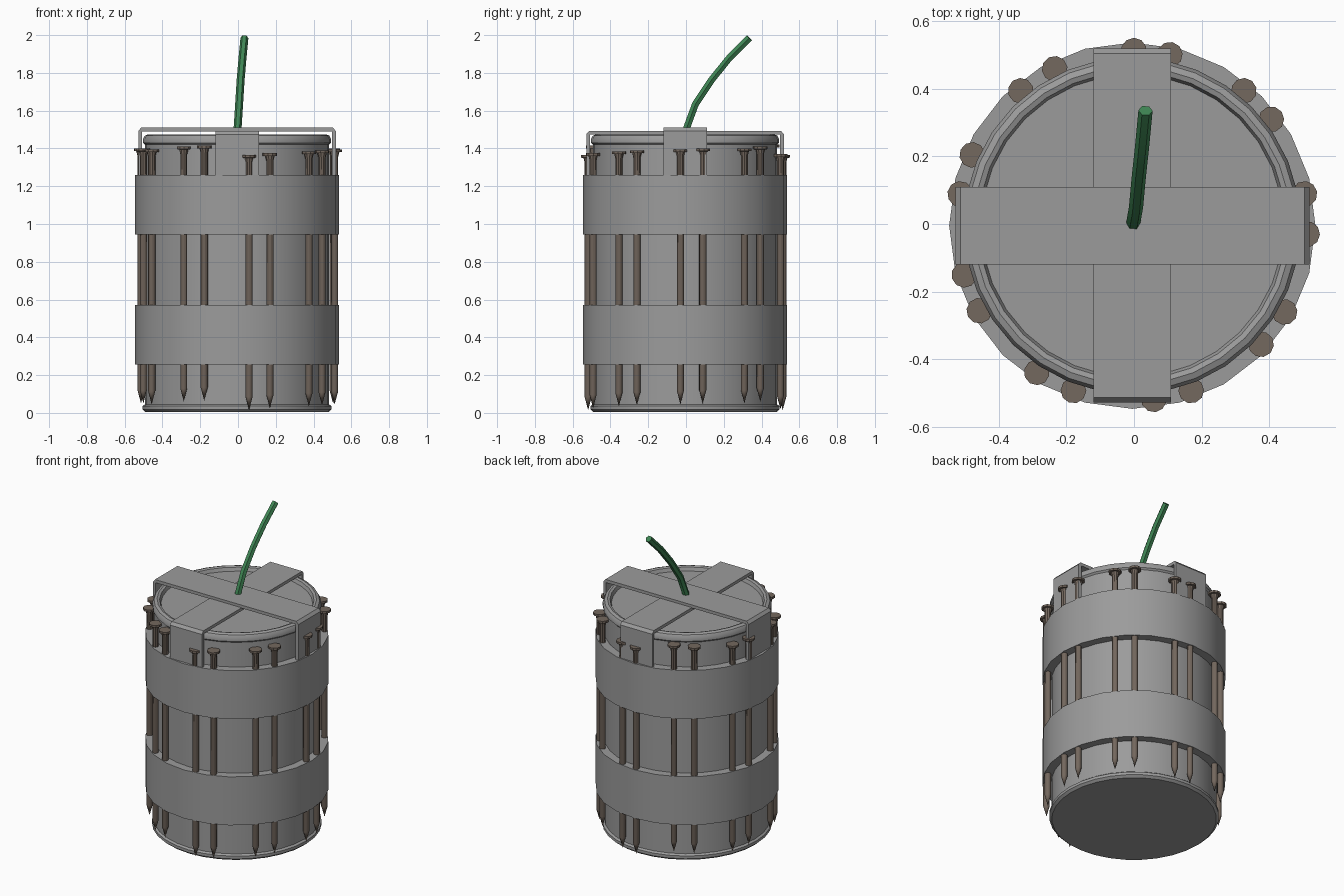
import bpy, bmesh, math
from mathutils import Matrix, Vector

if "Cube" in bpy.data.objects:
    bpy.data.objects.remove(bpy.data.objects["Cube"])

CX, CY = -0.005, -0.005


def material(name, rgb):
    m = bpy.data.materials.new(name)
    m.diffuse_color = (*rgb, 1)
    m.use_nodes = True
    m.node_tree.nodes["Principled BSDF"].inputs["Base Color"].default_value = m.diffuse_color
    return m


STEEL = material("grey_steel", (0.33, 0.33, 0.33))
RUST = material("brown_nail", (0.175, 0.138, 0.112))
GREEN = material("green_fuse", (0.05, 0.24, 0.09))


def finish(name, bm, mat, angle=35):
    bmesh.ops.remove_doubles(bm, verts=bm.verts, dist=1e-5)
    bmesh.ops.recalc_face_normals(bm, faces=bm.faces)
    me = bpy.data.meshes.new(name)
    bm.to_mesh(me)
    bm.free()
    me.materials.append(mat)
    ob = bpy.data.objects.new(name, me)
    bpy.context.collection.objects.link(ob)
    bpy.ops.object.select_all(action='DESELECT')
    ob.select_set(True)
    bpy.context.view_layer.objects.active = ob
    bpy.ops.object.shade_smooth_by_angle(angle=math.radians(angle))
    return ob


def lathe(name, profile, sides, mat, loc=(CX, CY, 0), closed=False, turn=0.0):
    """Spin a (radius, z) profile around the vertical axis."""
    bm = bmesh.new()
    rings = []
    for r, z in profile:
        if r == 0:
            rings.append([bm.verts.new((0, 0, z))] * sides)
        else:
            rings.append([bm.verts.new((r * math.cos(turn + 2 * math.pi * i / sides),
                                        r * math.sin(turn + 2 * math.pi * i / sides), z))
                          for i in range(sides)])
    pairs = list(zip(rings, rings[1:]))
    if closed:
        pairs.append((rings[-1], rings[0]))
    for a, b in pairs:
        for i in range(sides):
            j = (i + 1) % sides
            quad = list(dict.fromkeys((a[i], a[j], b[j], b[i])))
            bm.faces.new(quad)
    bm.transform(Matrix.Translation(loc))
    return finish(name, bm, mat)


# Can body with rolled bottom and top rims and a sunken lid
lathe("can_body", [(0, 0.005), (0.485, 0.005), (0.5, 0.018), (0.5, 0.036), (0.488, 0.045),
                   (0.488, 1.42), (0.498, 1.43), (0.498, 1.45), (0.488, 1.468), (0.47, 1.475),
                   (0.455, 1.47), (0.447, 1.448), (0, 1.448)], 32, STEEL)

# Two wide bands holding the nails
for label, z0 in (("lower_band", 0.255), ("upper_band", 0.945)):
    z1 = z0 + 0.315
    lathe(label, [(0.48, z0), (0.541, z0), (0.541, z1), (0.48, z1)], 24, STEEL, closed=True)


def strap(name, top, reach, turn):
    """Flat strip across the lid, folded down behind the upper band."""
    t, low, w = 0.02, 1.2, 0.115
    half = [(reach - 0.015, top), (reach, top - 0.018), (reach, low),
            (reach - t, low), (reach - t, top - t)]
    outline = half + [(-x, z) for x, z in reversed(half)]
    bm = bmesh.new()
    face = bm.faces.new([bm.verts.new((x, -w, z)) for x, z in outline])
    ext = bmesh.ops.extrude_face_region(bm, geom=[face])
    moved = [g for g in ext["geom"] if isinstance(g, bmesh.types.BMVert)]
    bmesh.ops.translate(bm, verts=moved, vec=(0, 2 * w, 0))
    bm.transform(Matrix.Translation((CX, CY, 0)) @ Matrix.Rotation(turn, 4, 'Z'))
    finish(name, bm, STEEL, 20)


strap("strap_across", 1.51, 0.523, 0)
strap("strap_front_to_back", 1.493, 0.523, math.pi / 2)

# Nails: x, y and height of the head
NAILS = [(0.0, 0.53, 1.365), (0.11, 0.52, 1.37), (-0.24, 0.47, 1.42), (-0.34, 0.40, 1.41),
         (0.33, 0.40, 1.41), (0.42, 0.32, 1.40), (-0.48, 0.205, 1.39), (-0.52, 0.09, 1.40),
         (0.51, 0.09, 1.40), (0.52, -0.03, 1.395), (-0.50, -0.15, 1.40), (-0.455, -0.255, 1.395),
         (-0.285, -0.435, 1.41), (-0.18, -0.495, 1.415), (0.06, -0.53, 1.365),
         (0.17, -0.495, 1.375), (0.375, -0.355, 1.385), (0.445, -0.26, 1.39)]
for n, (x, y, top) in enumerate(NAILS, 1):
    a = math.atan2(y - CY, x - CX)
    lathe(f"nail_{n}", [(0, -1.35), (0.019, -1.28), (0.019, -0.04), (0.025, -0.015),
                        (0.038, -0.014), (0.038, 0), (0, 0)], 10, RUST,
          loc=(CX + 0.517 * math.cos(a), CY + 0.517 * math.sin(a), top), turn=a)

# Bent six-sided fuse
path = [Vector(p) for p in ((-0.004, 0.0, 1.47), (-0.002, 0.004, 1.51), (0.006, 0.05, 1.635),
                            (0.014, 0.137, 1.765), (0.024, 0.23, 1.88), (0.034, 0.335, 1.985))]
bm = bmesh.new()
rings = []
for i, p in enumerate(path):
    d = (path[min(i + 1, len(path) - 1)] - path[max(i - 1, 0)]).normalized()
    side = Vector((1, 0, 0))
    up = d.cross(side).normalized()
    side = up.cross(d)
    rings.append([bm.verts.new(p + 0.021 * (side * math.cos(k * math.pi / 3)
                                            + up * math.sin(k * math.pi / 3))) for k in range(6)])
for a, b in zip(rings, rings[1:]):
    for k in range(6):
        bm.faces.new((a[k], a[(k + 1) % 6], b[(k + 1) % 6], b[k]))
bm.faces.new(rings[0])
bm.faces.new(rings[-1])
finish("fuse", bm, GREEN, 30)
